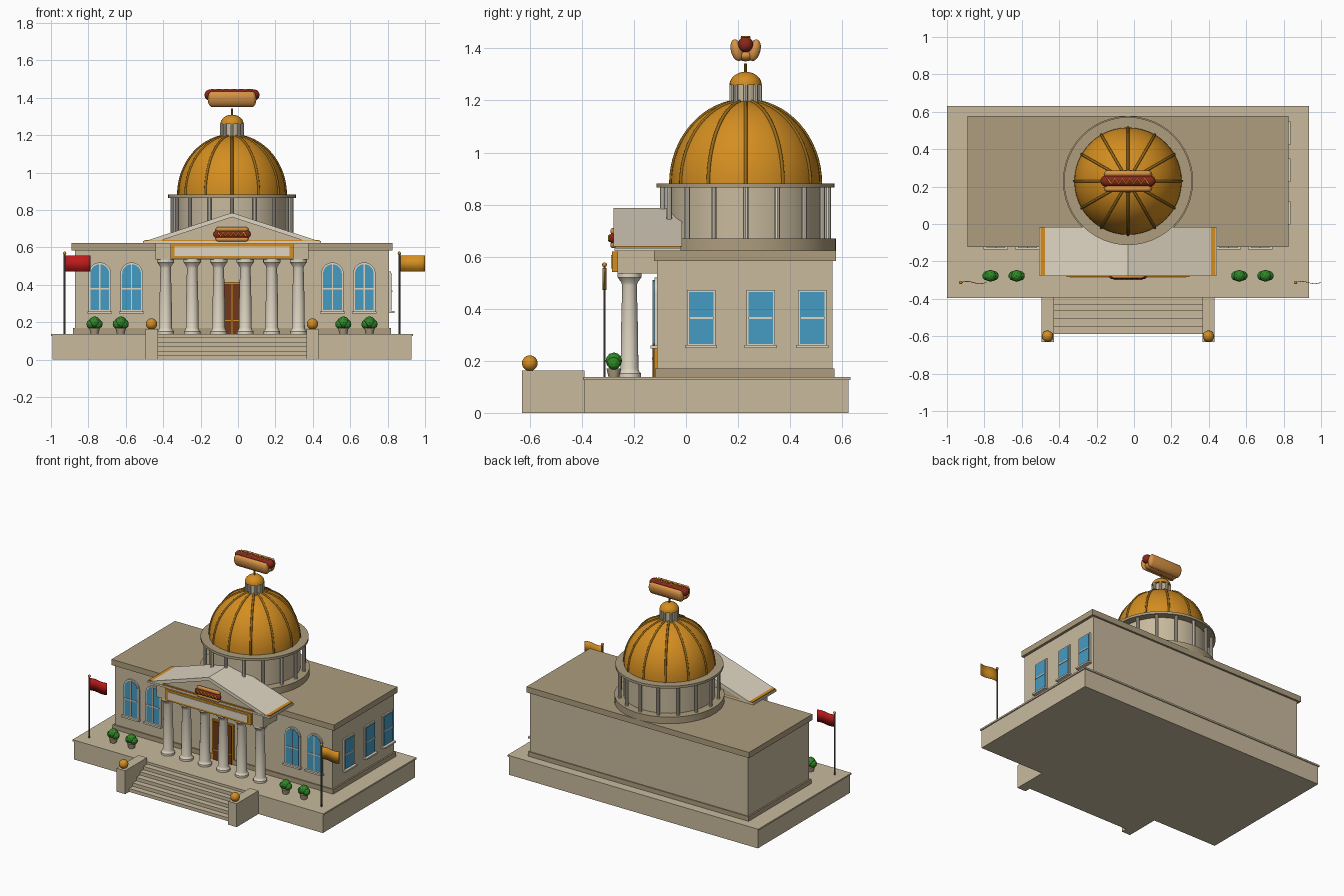
import bpy, bmesh
from math import pi, sin, cos, radians
from mathutils import Matrix, Vector

if "Cube" in bpy.data.objects:
    bpy.data.objects.remove(bpy.data.objects["Cube"])

CX, DY = -0.032, 0.229      # building axis, dome centre in y


def mat(name, *c):
    m = bpy.data.materials.new(name)
    m.diffuse_color = (*c, 1)
    m.use_nodes = True
    m.node_tree.nodes["Principled BSDF"].inputs["Base Color"].default_value = m.diffuse_color
    return m


STONE = mat("stone", 0.58, 0.49, 0.34)
DARK = mat("dark_stone", 0.42, 0.34, 0.21)
PALE = mat("pale_stone", 0.74, 0.67, 0.54)
GOLD = mat("gold", 0.66, 0.27, 0.015)
RIB = mat("rib_bronze", 0.30, 0.14, 0.01)
GLASS = mat("glass", 0.06, 0.33, 0.55)
WOOD = mat("wood", 0.16, 0.04, 0.01)
BUN = mat("bun", 0.68, 0.29, 0.06)
MEAT = mat("sausage", 0.25, 0.02, 0.01)
MUSTARD = mat("mustard", 0.85, 0.5, 0.02)
GREEN = mat("leaf", 0.03, 0.25, 0.02)
RED = mat("red_cloth", 0.5, 0.01, 0.01)
METAL = mat("metal", 0.12, 0.11, 0.1)


def finish(bm, name, m, smooth=False):
    bmesh.ops.translate(bm, vec=(CX, 0, 0), verts=bm.verts)
    bmesh.ops.recalc_face_normals(bm, faces=bm.faces)
    me = bpy.data.meshes.new(name)
    bm.to_mesh(me)
    bm.free()
    me.materials.append(m)
    if smooth:
        me.shade_smooth()
        me.set_sharp_from_angle(angle=radians(35))
    ob = bpy.data.objects.new(name, me)
    bpy.context.collection.objects.link(ob)
    return ob


def box(name, m, x0, x1, y0, y1, z0, z1):
    bm = bmesh.new()
    bmesh.ops.create_cube(bm, size=1)
    for v in bm.verts:
        v.co = ((x0 + x1) / 2 + v.co.x * (x1 - x0), (y0 + y1) / 2 + v.co.y * (y1 - y0),
                (z0 + z1) / 2 + v.co.z * (z1 - z0))
    return finish(bm, name, m)


def prism(name, m, pts, y0, y1):
    """Extrude an (x, z) outline along y."""
    bm = bmesh.new()
    f = bm.faces.new([bm.verts.new((x, y0, z)) for x, z in pts])
    r = bmesh.ops.extrude_face_region(bm, geom=[f])
    bmesh.ops.translate(bm, vec=(0, y1 - y0, 0),
                        verts=[v for v in r["geom"] if isinstance(v, bmesh.types.BMVert)])
    return finish(bm, name, m)


def lathe(name, m, prof, x, y, n=24):
    """Closed solid of revolution from (radius, z) points."""
    bm = bmesh.new()
    rings = [[bm.verts.new((x + r * cos(2 * pi * i / n), y + r * sin(2 * pi * i / n), z))
              for i in range(n)] for r, z in prof]
    for a, b in zip(rings, rings[1:]):
        for i in range(n):
            j = (i + 1) % n
            bm.faces.new((a[i], a[j], b[j], b[i]))
    bm.faces.new(rings[0])
    bm.faces.new(rings[-1])
    bmesh.ops.remove_doubles(bm, verts=bm.verts, dist=1e-5)
    return finish(bm, name, m, True)


def ball(name, m, x, y, z, r):
    lathe(name, m, [(r * sin(pi * i / 12), z - r * cos(pi * i / 12)) for i in range(13)], x, y, 20)


def tube(name, m, pts, r):
    c = bpy.data.curves.new(name, 'CURVE')
    c.dimensions, c.bevel_depth, c.bevel_resolution, c.use_fill_caps = '3D', r, 2, True
    s = c.splines.new('POLY')
    s.points.add(len(pts) - 1)
    for p, q in zip(s.points, pts):
        p.co = (q[0] + CX, q[1], q[2], 1)
    c.materials.append(m)
    bpy.context.collection.objects.link(bpy.data.objects.new(name, c))


def capsule(name, m, M, half, y, z, ry, rz, tilt=0):
    """Rounded bar along local x, placed by matrix M."""
    bm = bmesh.new()
    bmesh.ops.create_uvsphere(bm, u_segments=20, v_segments=13, radius=1,
                              matrix=Matrix.Rotation(pi / 2, 4, 'Y'))
    R = Matrix.Rotation(tilt, 3, 'X')
    for v in bm.verts:
        s = 1 if v.co.x > 0 else -1
        p = Vector((s * (half - ry) + v.co.x * ry, v.co.y * ry, v.co.z * rz))
        v.co = M @ (R @ p + Vector((0, y, z)))
    finish(bm, name, m, True)


def hot_dog(name, M):
    for s in (-1, 1):
        capsule(name + "_bun_side", BUN, M, 0.13, s * 0.034, 0, 0.023, 0.043, -s * 0.25)
    capsule(name + "_bun_base", BUN, M, 0.125, 0, -0.02, 0.035, 0.023)
    capsule(name + "_sausage", MEAT, M, 0.147, 0, 0.022, 0.03, 0.03)
    zig = [M @ Vector((-0.11 + 0.02 * i, 0.014 * (-1) ** i, 0.05)) for i in range(12)]
    tube(name + "_mustard", MUSTARD, zig, 0.005)


# podium and front stairs
box("podium", STONE, -0.96, 0.96, -0.39, 0.625, 0, 0.127)
box("podium_top", STONE, -0.967, 0.967, -0.396, 0.632, 0.127, 0.138)
for i, y in enumerate((-0.588, -0.547, -0.507, -0.466, -0.43)):
    box("step", STONE, -0.4, 0.4, y, -0.385, 0.0235 * i, 0.0235 * (i + 1))
for s in (-1, 1):
    x0, x1 = sorted((s * 0.397, s * 0.463))
    box("stair_cheek", STONE, x0, x1, -0.63, -0.39, 0, 0.163)
    ball("stair_ball", GOLD, s * 0.43, -0.6, 0.191, 0.03)

# main block
box("plinth", DARK, -0.85, 0.85, -0.12, 0.57, 0.138, 0.17)
box("main_walls", STONE, -0.84, 0.84, -0.112, 0.563, 0.17, 0.585)
box("main_cornice", DARK, -0.858, 0.858, -0.122, 0.577, 0.583, 0.623)


# arched front windows
def arch(w, z0, z1):
    return [(-w, z0), (w, z0)] + [(w * cos(pi * i / 16), z1 - w + w * sin(pi * i / 16))
                                  for i in range(17)]


for x in (-0.707, -0.537, 0.537, 0.707):
    for part, m, w, z0, z1, y in (("frame", PALE, 0.06, 0.255, 0.52, -0.121),
                                  ("glass", GLASS, 0.05, 0.265, 0.51, -0.124)):
        prism("front_window_" + part, m, [(x + a, z) for a, z in arch(w, z0, z1)], y, -0.105)
    box("front_window_bar", PALE, x - 0.05, x + 0.05, -0.128, -0.11, 0.376, 0.384)
    box("front_window_mullion", PALE, x - 0.003, x + 0.003, -0.128, -0.11, 0.265, 0.51)
    box("front_window_sill", PALE, x - 0.066, x + 0.066, -0.136, -0.105, 0.247, 0.259)

# square windows on the right wall only
for y in (0.058, 0.287, 0.485):
    box("side_window_frame", PALE, 0.83, 0.85, y - 0.055, y + 0.055, 0.255, 0.472)
    box("side_window_glass", GLASS, 0.83, 0.854, y - 0.047, y + 0.047, 0.264, 0.464)
    box("side_window_bar", PALE, 0.83, 0.858, y - 0.047, y + 0.047, 0.361, 0.369)
    box("side_window_sill", PALE, 0.83, 0.868, y - 0.062, y + 0.062, 0.249, 0.26)

# double door
box("door_frame", GOLD, -0.082, 0.082, -0.122, -0.105, 0.138, 0.415)
for s in (-1, 1):
    x0, x1 = sorted((s * 0.002, s * 0.073))
    box("door_leaf", WOOD, x0, x1, -0.128, -0.105, 0.138, 0.405)
    box("door_band", GOLD, x0, x1, -0.131, -0.11, 0.206, 0.213)

# portico columns and entablature
for i in range(6):
    lathe("portico_column", PALE, [(0.044, 0.138), (0.044, 0.152), (0.037, 0.16), (0.034, 0.17),
          (0.033, 0.3), (0.028, 0.49), (0.031, 0.5), (0.042, 0.516), (0.046, 0.52),
          (0.046, 0.536)], -0.355 + 0.142 * i, -0.217)
box("entablature", STONE, -0.41, 0.41, -0.264, -0.105, 0.535, 0.623)
box("pediment_cornice", PALE, -0.475, 0.475, -0.275, -0.02, 0.622, 0.634)
box("pediment_trim", GOLD, -0.467, 0.467, -0.272, -0.02, 0.633, 0.641)
prism("tympanum", STONE, [(-0.43, 0.638), (0.43, 0.638), (0, 0.772)], -0.264, -0.02)
prism("pediment_roof", PALE, [(-0.452, 0.638), (-0.38, 0.638), (0, 0.762), (0.38, 0.638),
                              (0.452, 0.638), (0, 0.786)], -0.278, -0.015)
box("sign_frame", GOLD, -0.33, 0.33, -0.284, -0.26, 0.541, 0.62)
box("sign_panel", PALE, -0.308, 0.308, -0.288, -0.26, 0.555, 0.606)
hot_dog("pediment_hot_dog", Matrix.Translation((0, -0.276, 0.671))
        @ Matrix.Rotation(pi / 2, 4, 'X') @ Matrix.Diagonal((0.68, 0.66, 0.36, 1)))

# drum with its ring of columns
lathe("drum_base", DARK, [(0.348, 0.62), (0.348, 0.669)], 0, DY, 48)
lathe("drum_wall", STONE, [(0.29, 0.66), (0.29, 0.87)], 0, DY, 48)
lathe("drum_cornice", DARK, [(0.342, 0.865), (0.342, 0.882)], 0, DY, 48)
for i in range(16):
    a = 2 * pi * i / 16
    lathe("drum_column", PALE, [(0.011, 0.665), (0.011, 0.868)],
          0.318 * cos(a), DY + 0.318 * sin(a), 10)

# ribbed dome
arc = [(0.287 * cos(pi / 2 * i / 16), 0.88 + 0.32 * sin(pi / 2 * i / 16)) for i in range(17)]
lathe("dome", GOLD, arc, 0, DY, 48)
for k in range(12):
    a = 2 * pi * k / 12
    tube("dome_rib", RIB, [(r * cos(a), DY + r * sin(a), z) for r, z in arc[:-1]], 0.007)

# lantern, spire and rooftop hot dog
lathe("lantern_core", STONE, [(0.048, 1.18), (0.048, 1.265)], 0, DY, 24)
for k in range(8):
    a = 2 * pi * k / 8
    lathe("lantern_column", PALE, [(0.009, 1.175), (0.009, 1.262)],
          0.054 * cos(a), DY + 0.054 * sin(a), 10)
lathe("lantern_cap", GOLD, [(0.062 * cos(pi / 2 * i / 8), 1.26 + 0.05 * sin(pi / 2 * i / 8))
                            for i in range(9)], 0, DY, 24)
lathe("spire", RIB, [(0.006, 1.3), (0.006, 1.342)], 0, DY, 10)
hot_dog("roof_hot_dog", Matrix.Translation((0, DY, 1.393)))

# potted bushes
for x in (-0.735, -0.595, 0.595, 0.735):
    lathe("bush_pot", DARK, [(0.021, 0.138), (0.028, 0.17)], x, -0.277, 16)
    for dx, dz, r in ((0, 0.2, 0.032), (-0.018, 0.19, 0.026), (0.018, 0.19, 0.026)):
        bm = bmesh.new()
        bmesh.ops.create_icosphere(bm, subdivisions=2, radius=r,
                                   matrix=Matrix.Translation((x + dx, -0.277, dz)))
        finish(bm, "bush_leaves", GREEN)

# flags, both flying towards +x
for x, m in ((-0.895, RED), (0.895, GOLD)):
    lathe("flag_pole", METAL, [(0.005, 0.138), (0.005, 0.565)], x, -0.313, 10)
    ball("flag_pole_tip", GOLD, x, -0.313, 0.569, 0.009)
    bm = bmesh.new()
    cols = [[bm.verts.new((x + 0.137 * i / 12, -0.313 + 0.006 * sin(2 * pi * i / 12), z))
             for z in (0.472, 0.556)] for i in range(13)]
    for a, b in zip(cols, cols[1:]):
        bm.faces.new((a[0], b[0], b[1], a[1]))
    flag = finish(bm, "flag", m, True)
    sol = flag.modifiers.new("thickness", 'SOLIDIFY')
    sol.thickness, sol.offset = 0.003, 0
